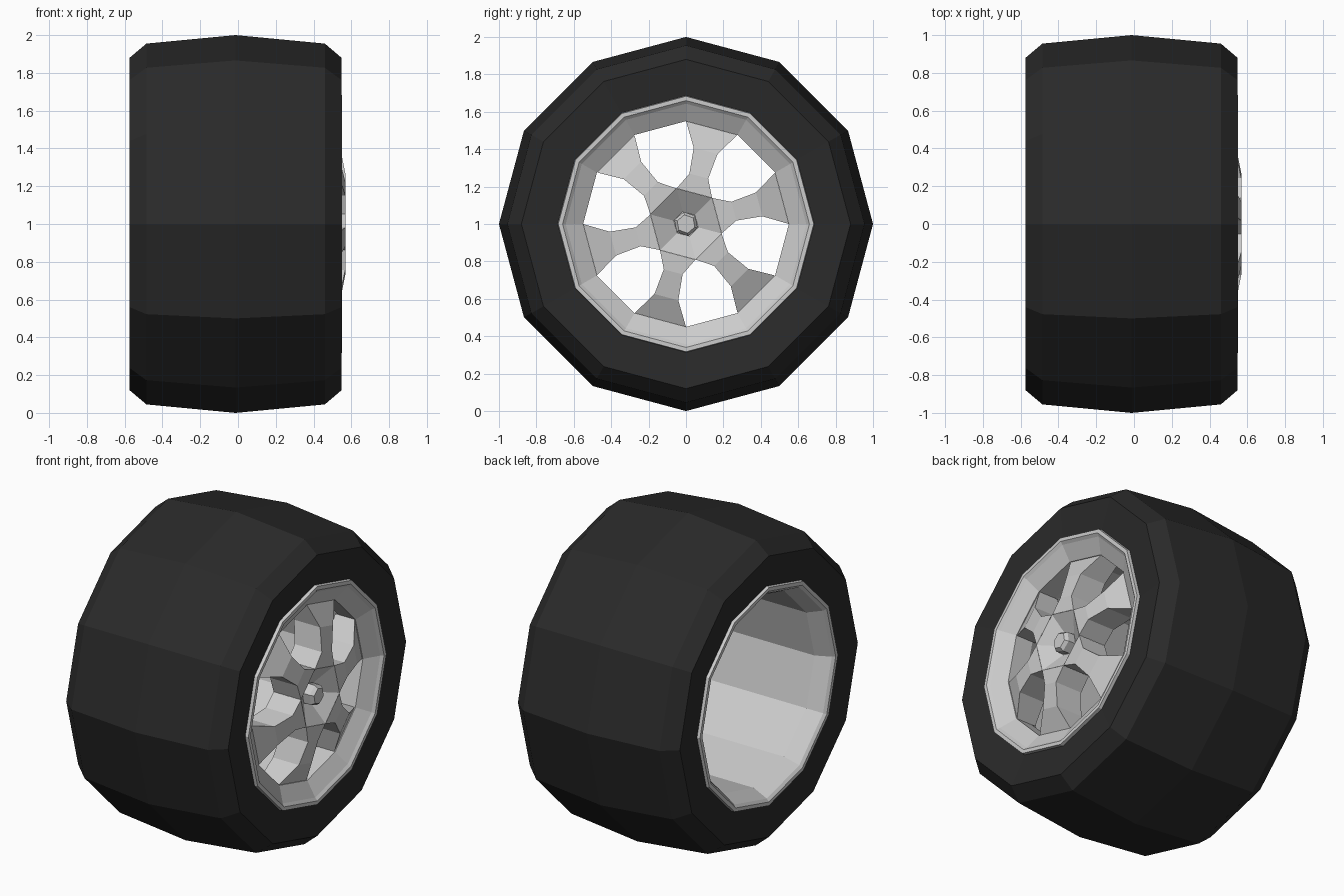
import bpy, bmesh, math

if "Cube" in bpy.data.objects:
    bpy.data.objects.remove(bpy.data.objects["Cube"])


def material(name, rgb):
    m = bpy.data.materials.new(name)
    m.diffuse_color = (*rgb, 1)
    m.use_nodes = True
    m.node_tree.nodes["Principled BSDF"].inputs["Base Color"].default_value = m.diffuse_color
    return m


RUBBER = material("black rubber", (0.023, 0.023, 0.023))
ALLOY = material("silver alloy", (0.6, 0.6, 0.6))


def finish(name, bm, mat):
    me = bpy.data.meshes.new(name)
    bm.to_mesh(me)
    bm.free()
    me.materials.append(mat)
    ob = bpy.data.objects.new(name, me)
    bpy.context.collection.objects.link(ob)
    return ob


def place(x, r, w, deg):
    """Point at radius r and sideways offset w, turned about the axle."""
    c, s = math.cos(math.radians(deg)), math.sin(math.radians(deg))
    return (x, r * c - w * s, 1 + r * s + w * c)


def lathe(name, profile, mat, sides=12, start=0, caps=False):
    """Revolve an (x, radius) profile around the axle."""
    bm = bmesh.new()
    step = 360 / sides
    rings = [[bm.verts.new(place(x, r, 0, start + step * k)) for k in range(sides)]
             for x, r in profile]
    for a, b in zip(rings, rings[1:]):
        for k in range(sides):
            n = (k + 1) % sides
            bm.faces.new((a[n], b[n], b[k], a[k]))
    if caps:
        bm.faces.new(rings[0][::-1])
        bm.faces.new(rings[-1])
        bmesh.ops.recalc_face_normals(bm, faces=bm.faces)
    return finish(name, bm, mat)


# Tyre: back sidewall, shoulder, crowned tread, shoulder, front sidewall
lathe("tyre", [(-0.555, 0.67), (-0.574, 0.88), (-0.485, 0.955), (-0.013, 1.0),
               (0.46, 0.955), (0.548, 0.88), (0.529, 0.67)], RUBBER)

# Rim: front lip, sloped dish, open barrel, back lip
lathe("rim", [(0.52, 0.688), (0.55, 0.683), (0.55, 0.66), (0.535, 0.643),
              (0.48, 0.55), (0.36, 0.55), (0.28, 0.6), (-0.47, 0.6), (-0.56, 0.643),
              (-0.575, 0.66), (-0.575, 0.683), (-0.545, 0.688)], ALLOY)

# Hub: six-sided dished cone with a flat back
lathe("hub", [(0.38, 0.197), (0.57, 0.197), (0.49, 0.068)], ALLOY, 6, 45, True)

# Centre nut
lathe("centre_nut", [(0.47, 0.066), (0.54, 0.066), (0.56, 0.05)], ALLOY, 6, 40, True)

# Spokes: radius, half width, front x, back x
stations = [(0.171, 0.098, 0.57, 0.38), (0.265, 0.052, 0.568, 0.38),
            (0.405, 0.066, 0.54, 0.36), (0.531, 0.142, 0.475, 0.34)]
bm = bmesh.new()
for i in range(6):
    deg = 15 + 60 * i
    loops = [[bm.verts.new(place(x, r, w, deg))
              for x, w in ((f, -hw), (f, hw), (b, hw), (b, -hw))]
             for r, hw, f, b in stations]
    for a, b in zip(loops, loops[1:]):
        for k in range(4):
            n = (k + 1) % 4
            bm.faces.new((a[k], a[n], b[n], b[k]))
bmesh.ops.recalc_face_normals(bm, faces=bm.faces)
finish("spokes", bm, ALLOY)
